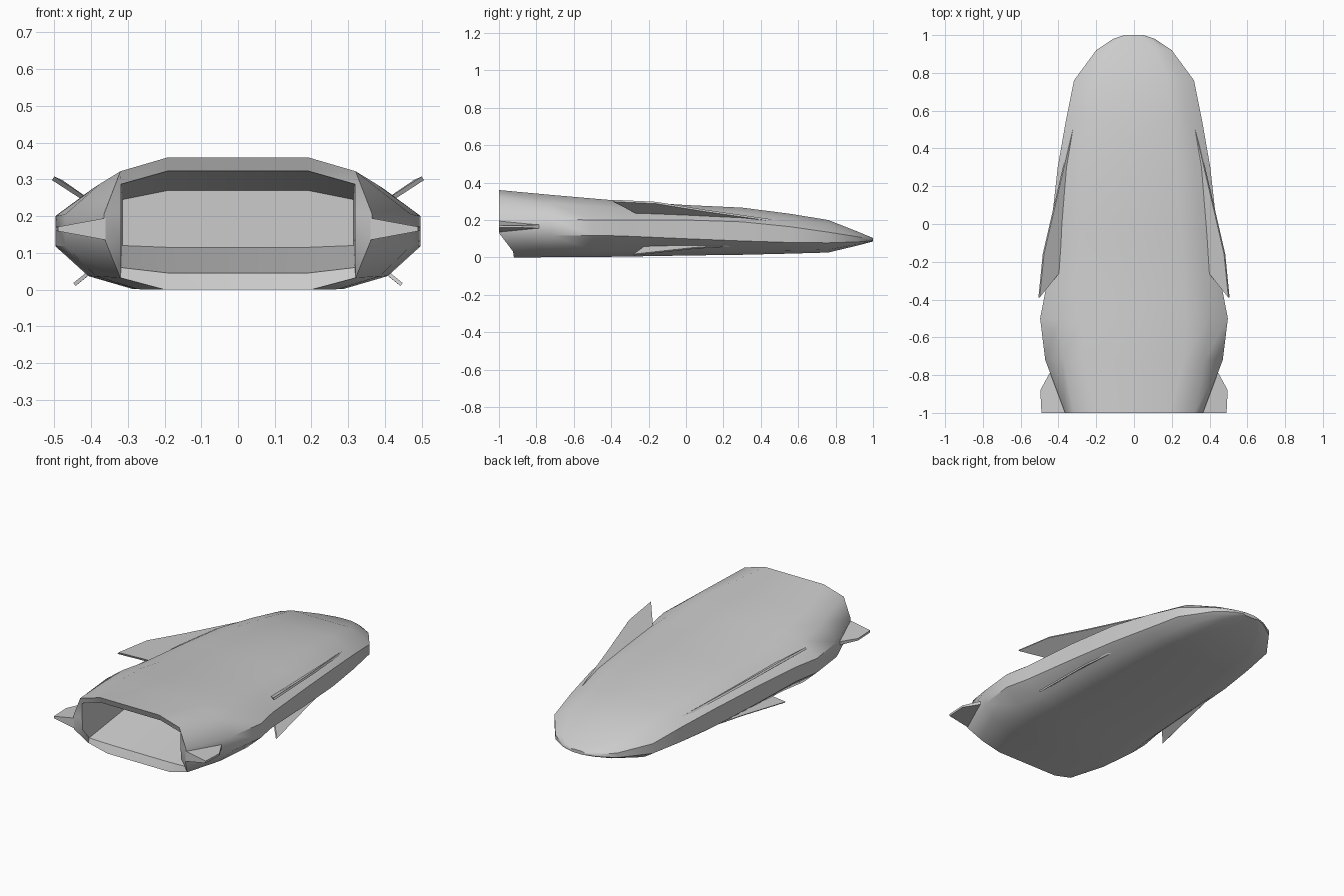
import bpy, bmesh
from mathutils import Vector

if "Cube" in bpy.data.objects:
    bpy.data.objects.remove(bpy.data.objects["Cube"])


def finish(name, bm, angle):
    bmesh.ops.recalc_face_normals(bm, faces=bm.faces)
    me = bpy.data.meshes.new(name)
    bm.to_mesh(me)
    bm.free()
    ob = bpy.data.objects.new(name, me)
    bpy.context.collection.objects.link(ob)
    bpy.context.view_layer.objects.active = ob
    ob.select_set(True)
    bpy.ops.object.shade_smooth_by_angle(angle=angle)
    ob.select_set(False)
    return ob


def mirror_x(half):
    return half + [(-x, y, z) for x, y, z in reversed(half)]


def section(y, w, top, bottom, hi, lo):
    """Twelve-sided hull section with flat top, bottom and side faces."""
    return mirror_x([(.56 * w, y, top), (.80 * w, y, top - .36 * (top - hi)),
                     (w, y, hi), (w, y, lo),
                     (.82 * w, y, bottom + .3 * (lo - bottom)), (.58 * w, y, bottom)])


# Hull: intake cavity, rim, then body sections back to the rounded nose
rings = [
    mirror_x([(.19, -.5, .27), (.315, -.5, .245), (.315, -.5, .21),
              (.315, -.5, .15), (.315, -.5, .12), (.19, -.5, .115)]),
    mirror_x([(.19, -.985, .323), (.318, -.985, .287), (.318, -.985, .21),
              (.318, -.98, .13), (.318, -.92, .06), (.19, -.9, .045)]),
    mirror_x([(.19, -1, .36), (.32, -1, .322), (.365, -1, .205),
              (.36, -1, .13), (.32, -.925, .032), (.2, -.92, 0)]),
]
stations = [
    (-.72, .47, .334, .001, .205, .118), (-.5, .497, .315, .002, .20, .118),
    (-.35, .468, .302, .004, .20, .115), (0, .437, .28, .01, .20, .10),
    (.3, .404, .266, .014, .19, .088), (.55, .36, .234, .02, .165, .08),
    (.76, .318, .2, .026, .135, .078), (.92, .2, .137, .064, .11, .083),
    (.98, .11, .112, .08, .1, .088), (1, .05, .104, .085, .098, .09)]
rings += [section(*s) for s in stations]
bm = bmesh.new()
loops = [[bm.verts.new(p) for p in r] for r in rings]
for a, b in zip(loops, loops[1:]):
    for i in range(12):
        j = (i + 1) % 12
        bm.faces.new((a[i], a[j], b[j], b[i]))
bm.faces.new(loops[0])
bm.faces.new(loops[-1])
finish("hull", bm, .7)


def fin(name, outline, thickness):
    """Thin plate from an outline, mirrored to the other side."""
    pts = [Vector(p) for p in outline]
    n = (pts[-1] - pts[0]).cross(pts[-2] - pts[0]).normalized() * thickness / 2
    bm = bmesh.new()
    up = [bm.verts.new(p + n) for p in pts]
    dn = [bm.verts.new(p - n) for p in pts]
    bm.faces.new(up)
    bm.faces.new(dn[::-1])
    for i in range(len(pts)):
        j = (i + 1) % len(pts)
        bm.faces.new((up[i], dn[i], dn[j], up[j]))
    add_mirror(finish(name, bm, .5))


def add_mirror(ob):
    m = ob.modifiers.new("mirror", "MIRROR")
    m.use_axis[0] = True


# Long swept fins along the upper and lower flanks
fin("upper_fin", [(.29, .66, .17), (.42, .1, .25), (.48, -.16, .292),
                  (.503, -.39, .303), (.375, -.23, .22)], .012)
fin("lower_fin", [(.30, .64, .085), (.40, .05, .05), (.445, -.28, .014),
                  (.37, -.2, .075)], .01)

# Small horizontal fins beside the intake, thick at the root
bm = bmesh.new()
root = [(.42, -.74, .012), (.36, -1, .03)]
tip = [(.496, -.88, .006), (.49, -1, .006)]
quad = root + tip[::-1]
up = [bm.verts.new((x, y, .165 + t)) for x, y, t in quad]
dn = [bm.verts.new((x, y, .165 - t)) for x, y, t in quad]
bm.faces.new(up)
bm.faces.new(dn)
for i in range(4):
    j = (i + 1) % 4
    bm.faces.new((up[i], dn[i], dn[j], up[j]))
add_mirror(finish("side_fin", bm, .5))
